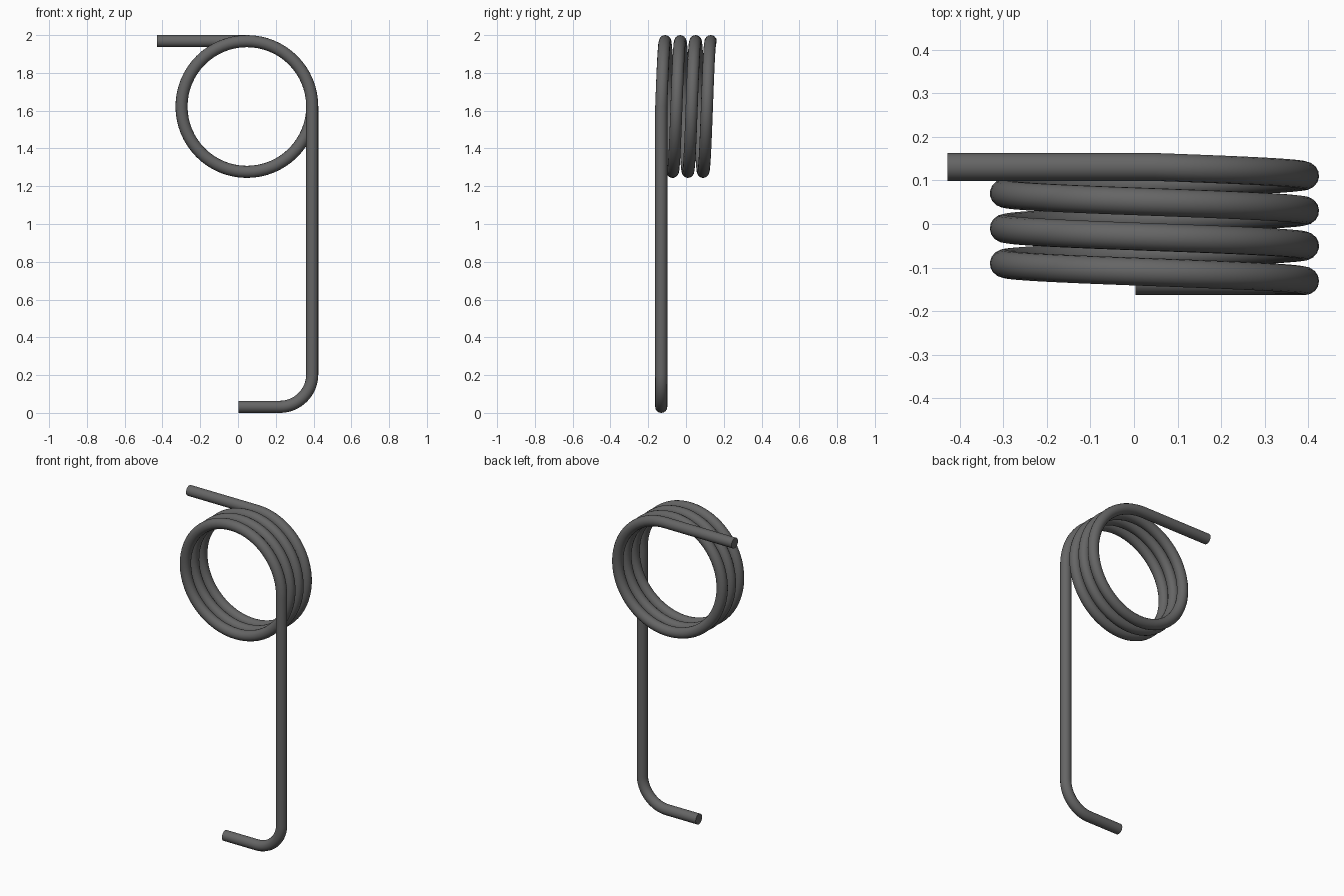
import bpy
import math

if "Cube" in bpy.data.objects:
    bpy.data.objects.remove(bpy.data.objects["Cube"])

WIRE = 0.032                  # wire radius
CX, CZ, R = 0.047, 1.622, 0.346   # coil centre and mean radius
Y0, Y1, TURNS = -0.131, 0.131, 3.25
BEND = 0.172                  # radius of the lower bend
LEG_X = CX + R


def arc(cx, cz, r, a0, a1, steps, y0, y1):
    """Points of an arc or helix around the y axis."""
    pts = []
    for i in range(steps + 1):
        t = i / steps
        a = math.radians(a0 + (a1 - a0) * t)
        pts.append((cx + r * math.cos(a), y0 + (y1 - y0) * t, cz + r * math.sin(a)))
    return pts


# Wire path: foot, lower bend, long leg, coil, upper arm
path = [(0.003, Y0, WIRE)]
path += arc(LEG_X - BEND, WIRE + BEND, BEND, -90, 0, 16, Y0, Y0)
path += arc(CX, CZ, R, 0, 360 * TURNS, 208, Y0, Y1)
path.append((-0.428, Y1, CZ + R))

curve = bpy.data.curves.new("spring_wire", 'CURVE')
curve.dimensions = '3D'
curve.bevel_depth = WIRE
curve.bevel_resolution = 6
curve.use_fill_caps = True
spline = curve.splines.new('POLY')
spline.points.add(len(path) - 1)
for point, co in zip(spline.points, path):
    point.co = (*co, 1)

# Dark steel wire
steel = bpy.data.materials.new("dark_steel")
steel.diffuse_color = (0.13, 0.13, 0.13, 1)
steel.use_nodes = True
steel.node_tree.nodes["Principled BSDF"].inputs["Base Color"].default_value = steel.diffuse_color
curve.materials.append(steel)

spring = bpy.data.objects.new("spring_wire", curve)
bpy.context.collection.objects.link(spring)
bpy.context.view_layer.objects.active = spring
spring.select_set(True)
bpy.ops.object.convert(target='MESH')
bpy.ops.object.shade_smooth_by_angle(angle=math.radians(40))
